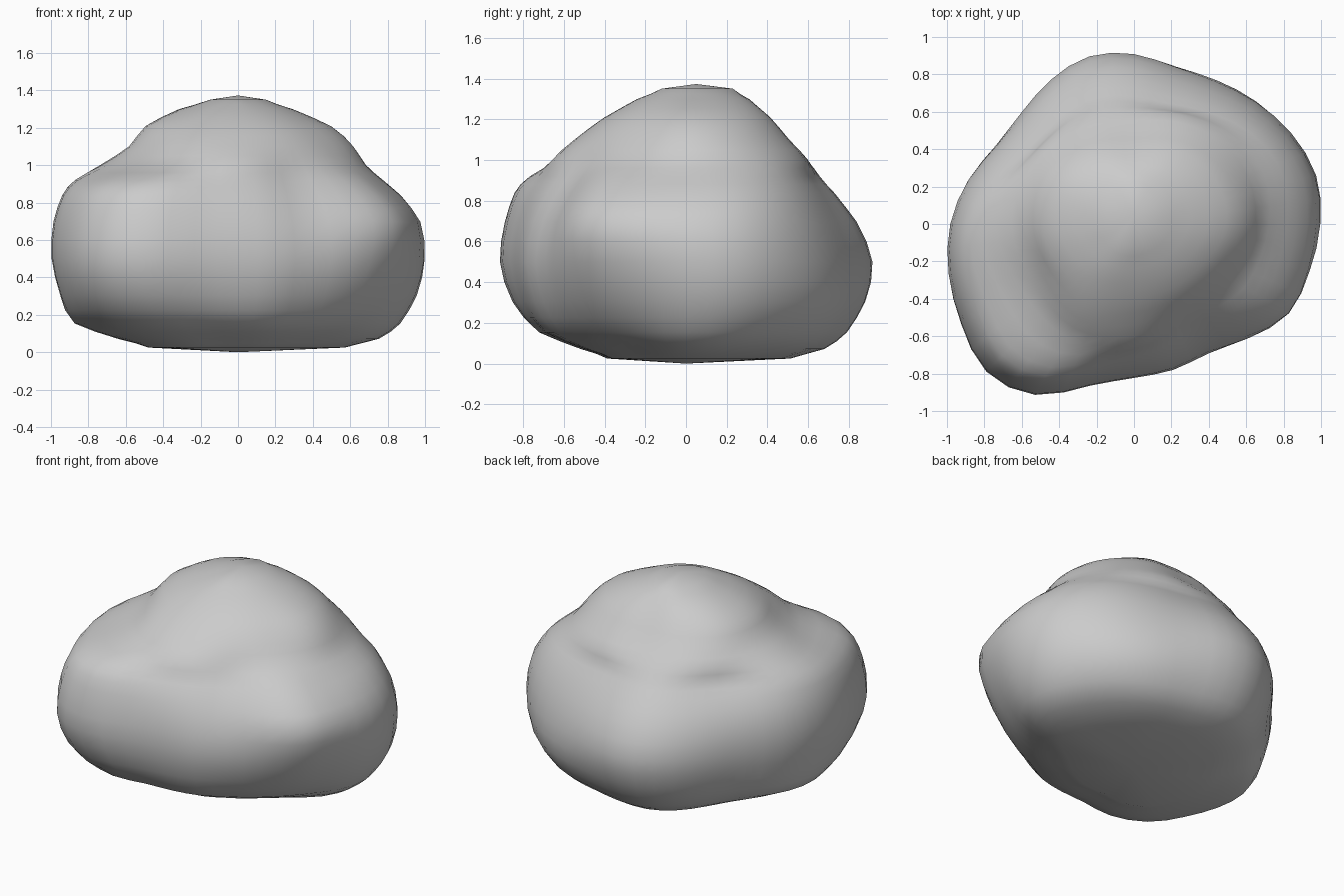
import bpy, bmesh, math

if "Cube" in bpy.data.objects:
    bpy.data.objects.remove(bpy.data.objects["Cube"])

# Plan outline: widest radius every 15 degrees, counter-clockwise from +x
OUTLINE = [1.0, 1.01, .975, .925, .88, .87, .915, .935, .895, .85, .85, .92,
           .985, 1.03, 1.07, 1.125, 1.065, .895, .825, .81, .80, .885, .985, .985]

# Body: height -> share of the outline every 30 degrees
BODY = {
    .07:  [.75, .74, .78, .74, .76, .72, .65, .61, .56, .60, .62, .55],
    .15:  [.86, .87, .90, .86, .87, .87, .89, .84, .79, .84, .82, .72],
    .30:  [.95, .97, 1.0, .96, .96, .95, .95, .95, .93, .95, .94, .85],
    .50:  [1.0, 1.0, 1.0, 1.0, 1.0, 1.0, 1.0, 1.0, 1.0, 1.0, 1.0, .95],
    .70:  [.98, .96, .93, .91, .93, .97, .99, .98, .97, .97, .95, .98],
    .84:  [.87, .88, .84, .79, .82, .88, .94, .93, .92, .90, .85, .86],
    .92:  [.77, .80, .77, .71, .75, .80, .88, .84, .84, .83, .77, .76],
}
# Crown: height -> radius every 30 degrees
CROWN = {
    1.0:  [.68, .70, .65, .60, .63, .66, .74, .69, .70, .65, .57, .62],
    1.1:  [.62, .61, .56, .50, .54, .58, .58, .56, .59, .54, .51, .54],
    1.21: [.50, .50, .46, .41, .45, .50, .50, .46, .43, .40, .40, .43],
    1.3:  [.29, .32, .33, .31, .34, .35, .31, .27, .26, .24, .24, .26],
    1.35: [.14, .17, .20, .23, .20, .17, .14, .12, .12, .12, .11, .12],
}
SEGMENTS = 48
TURNS = [s / SEGMENTS for s in range(SEGMENTS)]


def spline(a, b, c, d, t):
    return b + .5 * t * (c - a + t * (2*a - 5*b + 4*c - d + t * (3*(b - c) + d - a)))


def around(values, turn):
    """Smooth value of a closed list at a fraction of a full turn."""
    n = len(values)
    i = int(turn * n)
    return spline(*(values[(i + k) % n] for k in (-1, 0, 1, 2)), turn * n - i)


# Radii of each measured level, with a smaller ring under the belly
rings = [(z, [around(OUTLINE, t) * around(row, t) for t in TURNS]) for z, row in BODY.items()]
rings += [(z, [around(row, t) for t in TURNS]) for z, row in CROWN.items()]
rings.insert(0, (.025, [r * .75 for r in rings[0][1]]))

# Add a smooth ring between each pair of levels
full = []
last = len(rings) - 1
for i in range(last):
    q = [rings[min(max(i + k, 0), last)] for k in (-1, 0, 1, 2)]
    full.append(rings[i])
    full.append(((q[1][0] + q[2][0]) / 2,
                 [spline(*(p[1][s] for p in q), .5) for s in range(SEGMENTS)]))
full.append(rings[last])

# Loft the boulder and close both ends
bm = bmesh.new()
loops = []
for z, radii in full:
    loops.append([bm.verts.new((r * math.cos(math.tau * t), r * math.sin(math.tau * t), z))
                  for t, r in zip(TURNS, radii)])
bottom = bm.verts.new((0, 0, 0))
top = bm.verts.new((0, .05, 1.373))
for s in range(SEGMENTS):
    n = (s + 1) % SEGMENTS
    for low, high in zip(loops, loops[1:]):
        bm.faces.new((low[s], low[n], high[n], high[s]))
    bm.faces.new((bottom, loops[0][n], loops[0][s]))
    bm.faces.new((top, loops[-1][s], loops[-1][n]))

# Even out the ripples left by the loft
bmesh.ops.smooth_vert(bm, verts=[v for loop in loops[2:-1] for v in loop], factor=.4,
                      use_axis_x=True, use_axis_y=True, use_axis_z=True)
bmesh.ops.recalc_face_normals(bm, faces=bm.faces)
for f in bm.faces:
    f.smooth = True

mesh = bpy.data.meshes.new("boulder")
bm.to_mesh(mesh)
bm.free()
boulder = bpy.data.objects.new("boulder", mesh)
bpy.context.collection.objects.link(boulder)
